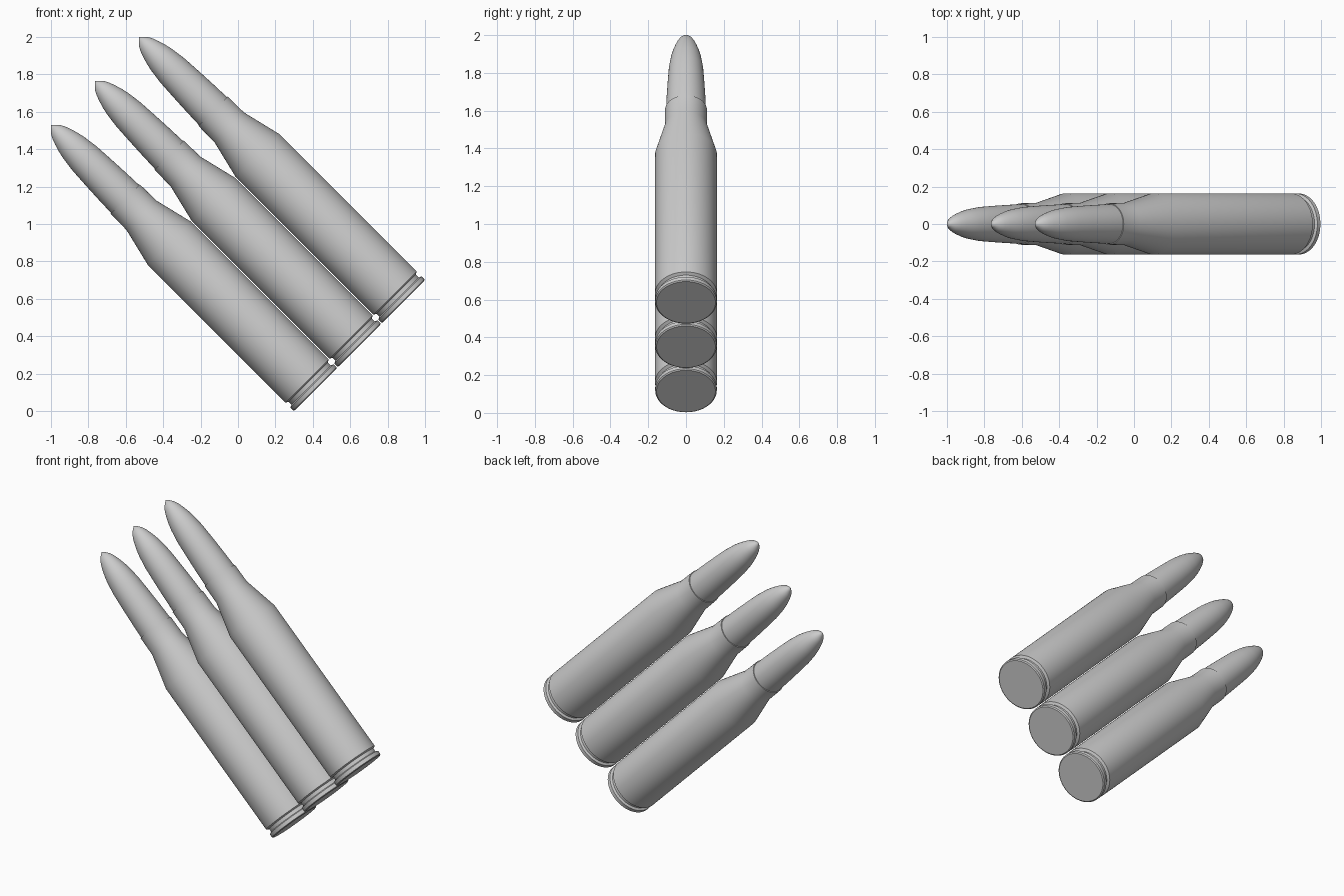
import bpy, bmesh, math
from mathutils import Matrix, Vector

if "Cube" in bpy.data.objects:
    bpy.data.objects.remove(bpy.data.objects["Cube"])

SEGMENTS = 64

# (distance along axis from base, radius)
CASING = [(0, 0), (0, .156), (.005, .163), (.028, .163), (.034, .148),
          (.056, .148), (.064, .164), (1.103, .164), (1.318, .112),
          (1.44, .111), (1.44, .098), (1.40, .098)]
BULLET = [(1.40, 0), (1.40, .106), (1.44, .106), (1.55, .102), (1.65, .097),
          (1.75, .091), (1.83, .080), (1.87, .071), (1.91, .059),
          (1.94, .048), (1.965, .035), (1.985, .017), (2.0, 0)]


def lathe(name, profile, matrix):
    """Spin a profile round local z, then tilt it into place."""
    bm = bmesh.new()
    verts = [bm.verts.new((r, 0, t)) for t, r in profile]
    edges = [bm.edges.new(p) for p in zip(verts, verts[1:])]
    bmesh.ops.spin(bm, geom=verts + edges, cent=(0, 0, 0), axis=(0, 0, 1),
                   angle=math.tau, steps=SEGMENTS, use_merge=False)
    bmesh.ops.remove_doubles(bm, verts=bm.verts[:], dist=1e-5)
    bmesh.ops.recalc_face_normals(bm, faces=bm.faces[:])
    mesh = bpy.data.meshes.new(name)
    bm.to_mesh(mesh)
    bm.free()
    mesh.transform(matrix)
    obj = bpy.data.objects.new(name, mesh)
    bpy.context.collection.objects.link(obj)
    bpy.ops.object.select_all(action='DESELECT')
    obj.select_set(True)
    bpy.context.view_layer.objects.active = obj
    bpy.ops.object.shade_smooth_by_angle(angle=math.radians(20))
    return obj


# Three cartridges side by side, leaning 45 degrees to the left
tilt = Matrix.Rotation(math.radians(-45), 4, 'Y')
for i in range(3):
    base = Vector((.415 + .235 * i, 0, .115 + .235 * i))
    place = Matrix.Translation(base) @ tilt
    lathe(f"casing_{i + 1}", CASING, place)
    lathe(f"bullet_tip_{i + 1}", BULLET, place)
